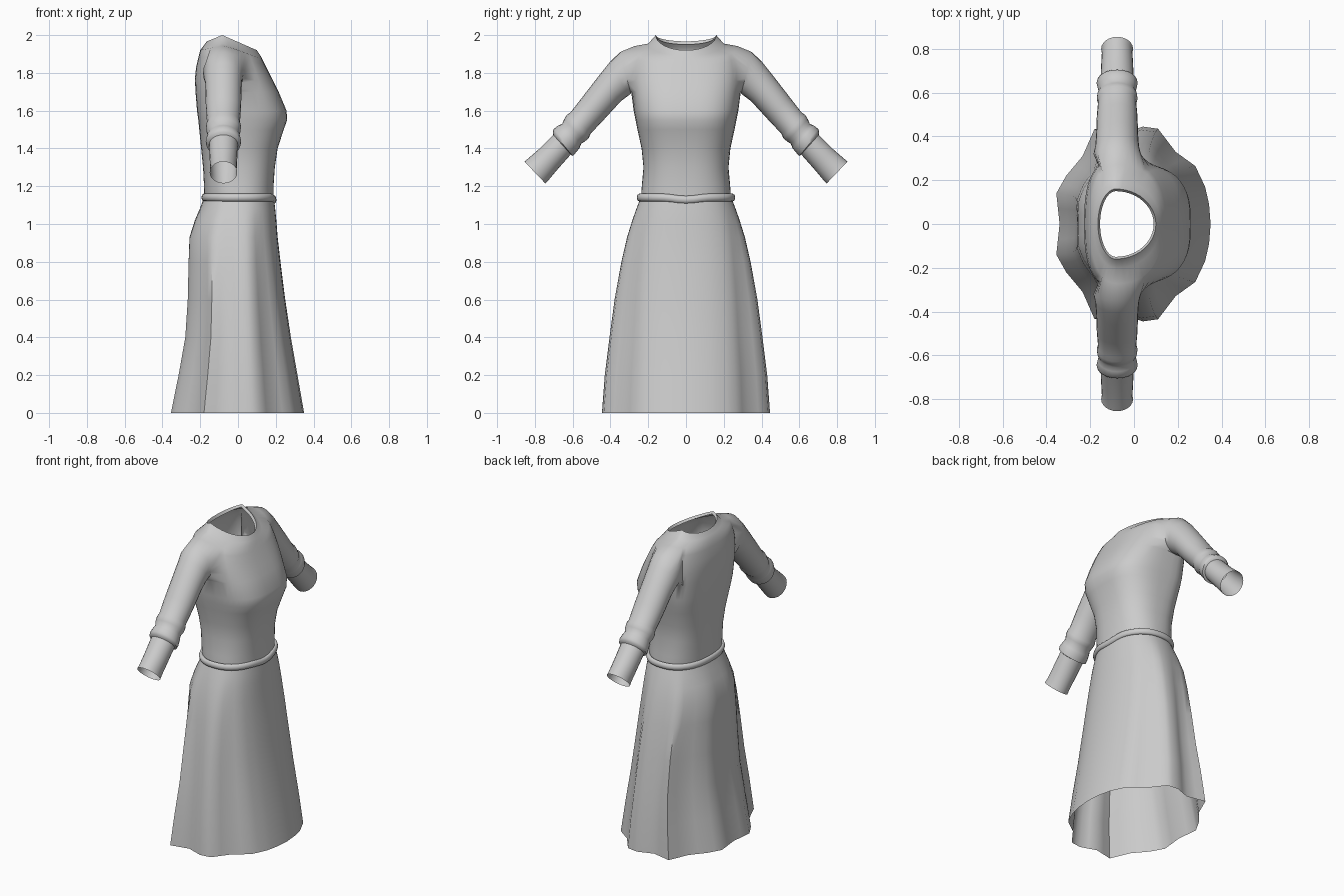
import bpy, bmesh
from math import sin, cos, pi, radians

if "Cube" in bpy.data.objects:
    bpy.data.objects.remove(bpy.data.objects["Cube"])

N = 48  # points around the garment; index 0 is the chest side (+x)


def oval(xf, xb, yh, xc=-0.05, n=2.6):
    """Superellipse with separate chest and back depths."""
    pts = []
    for k in range(N):
        c, s = cos(2 * pi * k / N), sin(2 * pi * k / N)
        r = xf - xc if c > 0 else xc - xb
        x = xc + r * abs(c) ** (2 / n) * (1 if c > 0 else -1)
        y = yh * abs(s) ** (2 / n) * (1 if s > 0 else -1)
        pts.append((x, y, abs(c), c > 0))
    return pts


def add_ring(bm, pts):
    return [bm.verts.new(p) for p in pts]


def skin(bm, a, b, skip=()):
    n = len(a)
    for k in range(n):
        if k not in skip:
            j = (k + 1) % n
            bm.faces.new((a[k], a[j], b[j], b[k]))


def finish(bm, name, angle=50):
    bmesh.ops.recalc_face_normals(bm, faces=bm.faces)
    me = bpy.data.meshes.new(name)
    bm.to_mesh(me)
    bm.free()
    ob = bpy.data.objects.new(name, me)
    bpy.context.collection.objects.link(ob)
    bpy.ops.object.select_all(action='DESELECT')
    ob.select_set(True)
    bpy.context.view_layer.objects.active = ob
    bpy.ops.object.shade_smooth_by_angle(angle=radians(angle))
    return ob


# Skirt: oval waist blending down into a folded hem outline
hem = [(.35, 0), (.343, .09), (.325, .17), (.28, .265), (.19, .33), (.11, .435), (.04, .445),
       (-.06, .41), (-.18, .435), (-.235, .31), (-.31, .22), (-.355, .14), (-.34, 0)]


def hem_point(k):
    m = k if k <= N // 2 else N - k
    i, odd = divmod(m, 2)
    x, y = hem[i]
    if odd:
        x, y = (x + hem[i + 1][0]) / 2, (y + hem[i + 1][1]) / 2
    return x, y if k <= N // 2 else -y


# z, chest x, back x, half width, fold strength
skirt_levels = [(0, .35, -.355, .445, 1), (.2, .315, -.315, .43, .95), (.4, .28, -.28, .405, .88),
                (.6, .25, -.268, .378, .75), (.8, .225, -.265, .342, .55), (.93, .21, -.26, .312, .35),
                (1.02, .203, -.23, .284, .18), (1.08, .197, -.203, .263, .06), (1.14, .19, -.18, .24, 0)]
bm = bmesh.new()
prev = None
for z, xf, xb, yh, w in skirt_levels:
    pts = []
    for k, (x, y, _, _) in enumerate(oval(xf, xb, yh, 0, 2.3)):
        hx, hy = hem_point(k)
        hx *= xf / .35 if hx > 0 else xb / -.355
        hy *= yh / .445
        pts.append((x + (hx - x) * w, y + (hy - y) * w, z))
    cur = add_ring(bm, pts)
    if prev:
        skin(bm, prev, cur)
    prev = cur
finish(bm, "skirt")

# Belt: rolled band around the waist, dipping slightly at the centre of the chest side
bm = bmesh.new()
rings = []
for i in range(8):
    a = 2 * pi * i / 8
    o, dz = .014 * cos(a), .021 * sin(a)
    rings.append(add_ring(bm, [(x, y, 1.14 + dz - (.012 * c ** 30 if f else 0))
                               for x, y, c, f in oval(.19 + o, -.18 - o, .247 + o, 0, 2.3)]))
for i in range(8):
    skin(bm, rings[i], rings[(i + 1) % 8])
finish(bm, "belt", 80)

# Bodice: z at chest, side, back; chest x, back x, half width, centre x, exponent
levels = [(1.14, 1.14, 1.14, .188, -.178, .238, 0, 2.3), (1.2, 1.2, 1.2, .188, -.18, .234, -.01, 2.4),
          (1.3, 1.3, 1.3, .195, -.185, .225, -.02, 2.5), (1.4, 1.4, 1.4, .21, -.195, .235, -.03, 2.6),
          (1.5, 1.5, 1.5, .242, -.205, .257, -.04, 2.8), (1.55, 1.55, 1.55, .26, -.21, .267, -.05, 2.9),
          (1.6, 1.6, 1.6, .257, -.217, .277, -.05, 2.9), (1.7, 1.7, 1.7, .215, -.225, .29, -.06, 2.8),
          (1.75, 1.77, 1.77, .19, -.228, .296, -.065, 2.7), (1.8, 1.84, 1.83, .165, -.222, .296, -.07, 2.6),
          (1.84, 1.9, 1.88, .145, -.21, .288, -.075, 2.5), (1.87, 1.942, 1.92, .13, -.2, .272, -.075, 2.4),
          (1.89, 1.955, 1.94, .12, -.185, .2, -.08, 2.1), (1.92, 2.0, 1.967, .1, -.165, .16, -.083, 2),
          (1.905, 1.985, 1.95, .09, -.155, .15, -.083, 2)]
LOW, HIGH, H = 7, 11, 4  # armhole rows and half its column count
Q = N // 4
bm = bmesh.new()
grid = []
for zf, zs, zb, xf, xb, yh, xc, n in levels:
    grid.append(add_ring(bm, [(x, y, zs + ((zf if f else zb) - zs) * c)
                              for x, y, c, f in oval(xf, xb, yh, xc, n)]))
holes = set(range(Q - H, Q + H)) | set(range(3 * Q - H, 3 * Q + H))
for i in range(len(grid) - 1):
    skin(bm, grid[i], grid[i + 1], holes if LOW <= i < HIGH else ())

# Sleeves: grown out of each armhole; top y,z / bottom y,z / half depth
sleeve = [(.35, 1.91, .292, 1.69, .108), (.405, 1.855, .302, 1.682, .1), (.465, 1.78, .345, 1.65, .096),
          (.55, 1.67, .435, 1.552, .093), (.612, 1.59, .505, 1.478, .087), (.63, 1.578, .515, 1.455, .093),
          (.645, 1.555, .535, 1.437, .091), (.655, 1.53, .555, 1.425, .083), (.675, 1.522, .565, 1.4, .088),
          (.7, 1.503, .588, 1.372, .094), (.705, 1.487, .6, 1.36, .091), (.703, 1.472, .61, 1.368, .076),
          (.78, 1.395, .675, 1.295, .073), (.838, 1.345, .728, 1.232, .07), (.855, 1.33, .745, 1.215, .073)]
walk = ([(HIGH, Q - i) for i in range(H)] + [(r, Q - H) for r in range(HIGH, LOW, -1)]
        + [(LOW, c) for c in range(Q - H, Q + H)] + [(r, Q + H) for r in range(LOW, HIGH)]
        + [(HIGH, Q + H - i) for i in range(H)])
for side in (1, -1):
    prev = [grid[r][c if side > 0 else N - c] for r, c in walk]
    m = len(prev)
    for yt, zt, yb, zb, rx in sleeve:
        pts = []
        for i in range(m):
            c, s = cos(2 * pi * i / m), sin(2 * pi * i / m)
            pts.append((-.077 + rx * s, side * ((yt + yb) / 2 + c * (yt - yb) / 2),
                        (zt + zb) / 2 + c * (zt - zb) / 2))
        cur = add_ring(bm, pts)
        skin(bm, prev, cur)
        prev = cur
finish(bm, "bodice_with_sleeves")
